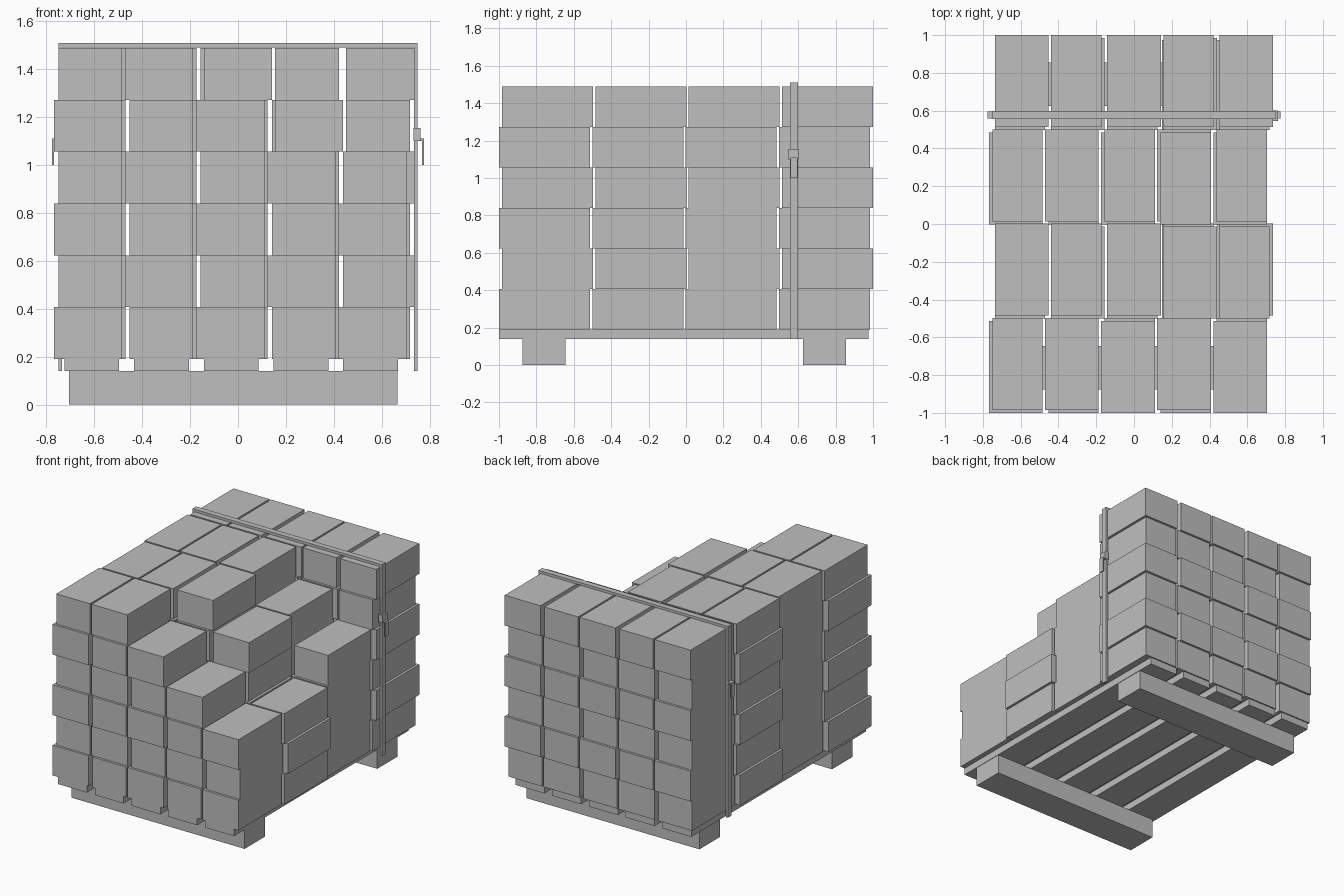
import bpy
import bmesh
from mathutils import Vector

cube = bpy.data.objects.get("Cube")
if cube:
    bpy.data.objects.remove(cube, do_unlink=True)

grey = bpy.data.materials.new("plain_grey")
grey.use_nodes = True
colour = (0.52, 0.52, 0.52, 1)
grey.diffuse_color = colour
grey.node_tree.nodes["Principled BSDF"].inputs["Base Color"].default_value = colour


def block(name, low, high):
    """Axis-aligned box between two corners."""
    low, high = Vector(low), Vector(high)
    bm = bmesh.new()
    bmesh.ops.create_cube(bm, size=1)
    bmesh.ops.scale(bm, vec=high - low, verts=bm.verts)
    mesh = bpy.data.meshes.new(name)
    bm.to_mesh(mesh)
    bm.free()
    mesh.materials.append(grey)
    obj = bpy.data.objects.new(name, mesh)
    obj.location = (low + high) / 2
    bpy.context.collection.objects.link(obj)
    return obj


# Pallet: five long boards on two cross beams
SLAT_BOTTOM, SLAT_TOP = 0.14, 0.19
for i in range(5):
    x = -0.725 + i * 0.291
    block(f"pallet_board_{i + 1}", (x, -1, SLAT_BOTTOM), (x + 0.229, 0.975, SLAT_TOP))
for name, y in (("front_beam", -0.875), ("back_beam", 0.625)):
    block(name, (-0.705, y, 0), (0.665, y + 0.23, SLAT_BOTTOM))

# Stacked cartons: number of layers per row (front to back) and column
STACKS = ((6, 6, 5, 4, 3),
          (6, 6, 6, 5, 3),
          (6, 6, 6, 5, 4),
          (6, 6, 6, 6, 6))
WIDTH, DEPTH, HEIGHT = 0.284, 0.487, 0.2165
SLIM = 0.018
for row, stack in enumerate(STACKS):
    for col, count in enumerate(stack):
        for layer in range(count):
            x0 = (-0.736 if row % 2 else -0.768) + col * 0.297
            x1 = x0 + WIDTH
            # every other carton is slimmer, on the side its row is shifted to
            if (row + col + layer) % 2:
                if row % 2:
                    x1 -= SLIM
                else:
                    x0 += SLIM
            y = -1 + row * 0.499 + (0.016 if layer % 2 else 0)
            z = SLAT_TOP + layer * HEIGHT
            block(f"carton_{row + 1}_{col + 1}_{layer + 1}",
                  (x0, y, z), (x1, y + DEPTH, z + HEIGHT))

# Strap around the back row, with loose ends on both sides
Y0, Y1, TOP = 0.556, 0.598, 1.51
block("strap_top", (-0.75, Y0, TOP - 0.018), (0.75, Y1, TOP))
for name, s in (("left", 1), ("right", -1)):
    def side(part, xa, xb, ya, yb, za, zb):
        block(f"{name}_{part}", (min(s * xa, s * xb), ya, za), (max(s * xa, s * xb), yb, zb))
    side("strap_side", 0.735, 0.75, Y0, Y1, SLAT_BOTTOM, TOP - 0.018)
    side("strap_end", 0.768, 0.776, Y0 + 0.003, Y1 - 0.003, 1.0, 1.11)
    side("strap_fold", 0.75, 0.776, Y0 + 0.003, Y1 - 0.003, 1.1, 1.11)
block("buckle", (0.732, 0.546, 1.1), (0.762, 0.602, 1.155))
